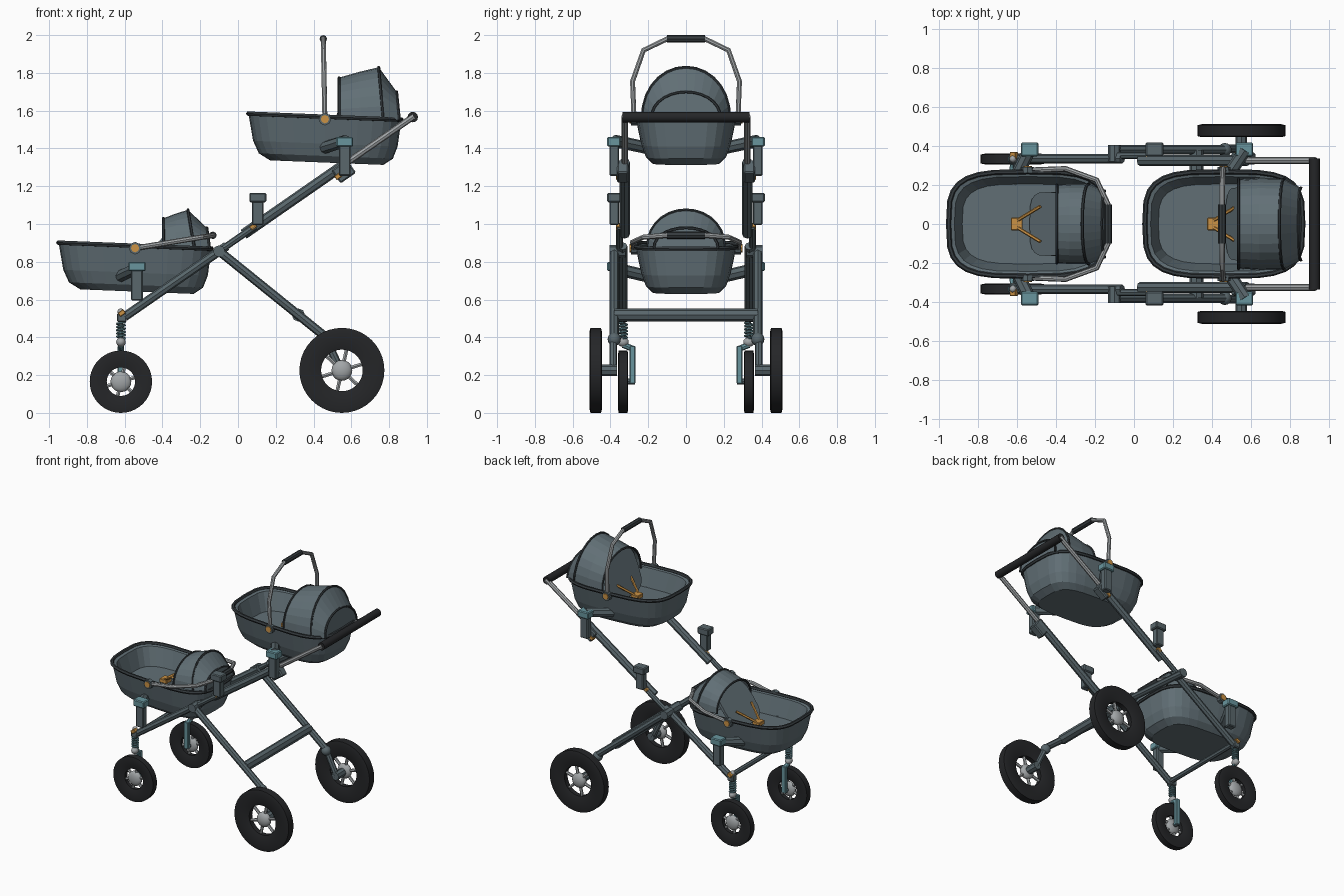
import bpy, bmesh, math
from mathutils import Vector

if "Cube" in bpy.data.objects:
    bpy.data.objects.remove(bpy.data.objects["Cube"])


def material(name, r, g, b):
    m = bpy.data.materials.new(name)
    m.use_nodes = True
    m.diffuse_color = (r, g, b, 1)
    m.node_tree.nodes["Principled BSDF"].inputs["Base Color"].default_value = (r, g, b, 1)
    return m


SLATE = material("slate fabric", .12, .16, .18)
FRAME = material("frame grey", .10, .135, .15)
DARK = material("dark trim", .035, .043, .048)
RUBBER = material("black rubber", .018, .019, .021)
SILVER = material("light metal", .36, .38, .39)
TEAL = material("teal", .14, .30, .34)
ORANGE = material("orange", .60, .29, .06)
BEIGE = material("beige lining", .58, .55, .45)


def add(name, mesh, mats, smooth=True):
    o = bpy.data.objects.new(name, mesh)
    bpy.context.collection.objects.link(o)
    mesh.materials.clear()
    for m in mats:
        mesh.materials.append(m)
    if smooth:
        bpy.ops.object.select_all(action='DESELECT')
        o.select_set(True)
        bpy.context.view_layer.objects.active = o
        bpy.ops.object.shade_smooth_by_angle(angle=math.radians(40))
    return o


def from_bmesh(name, bm, mats, smooth=True):
    bmesh.ops.recalc_face_normals(bm, faces=bm.faces)
    mesh = bpy.data.meshes.new(name)
    bm.to_mesh(mesh)
    bm.free()
    return add(name, mesh, mats, smooth)


def tube(name, pts, r, mat, cyclic=False, sides=2):
    cu = bpy.data.curves.new(name, 'CURVE')
    cu.dimensions = '3D'
    cu.bevel_depth, cu.bevel_resolution, cu.use_fill_caps = r, sides, True
    sp = cu.splines.new('POLY')
    sp.points.add(len(pts) - 1)
    for p, q in zip(sp.points, pts):
        p.co = (*q, 1)
    sp.use_cyclic_u = cyclic
    tmp = bpy.data.objects.new(name + "_path", cu)
    mesh = bpy.data.meshes.new_from_object(tmp)
    bpy.data.objects.remove(tmp)
    return add(name, mesh, [mat])


def box(name, loc, size, mat, tilt=0):
    bm = bmesh.new()
    bmesh.ops.create_cube(bm, size=1)
    bmesh.ops.scale(bm, vec=size, verts=bm.verts)
    bmesh.ops.bevel(bm, geom=bm.edges[:], offset=min(size) * .12, segments=1, affect='EDGES')
    o = from_bmesh(name, bm, [mat], False)
    o.location, o.rotation_euler.y = loc, tilt
    return o


def ball(name, loc, r, mat, flat=1):
    bm = bmesh.new()
    bmesh.ops.create_uvsphere(bm, u_segments=16, v_segments=10, radius=r)
    o = from_bmesh(name, bm, [mat])
    o.location, o.scale.y = loc, flat
    return o


def bridge(bm, rows, closed):
    vs = [[bm.verts.new(p) for p in row] for row in rows]
    n = len(rows[0])
    faces = []
    for i in range(len(rows) - 1):
        for j in range(n if closed else n - 1):
            k = (j + 1) % n
            f = bm.faces.new((vs[i][j], vs[i][k], vs[i + 1][k], vs[i + 1][j]))
            faces.append((i, j, f))
    return vs, faces


# Seat pieces are laid out for the upper seat, then shifted for the lower one
def seat(tag, off, arches, hub, swing, window):
    off = Vector(off)

    def oval(x0, x1, w, z):
        cx, a, ring = (x0 + x1) / 2, (x1 - x0) / 2, []
        for i in range(28):
            t = 2 * math.pi * i / 28
            c, s = math.cos(t), math.sin(t)
            x = math.copysign(abs(c) ** .56, c) * a
            y = math.copysign(abs(s) ** .56, s) * w
            ring.append(Vector((cx + x, y, z - .04 * x)) + off)
        return ring

    # Basket shell with lining
    rim = oval(.055, .865, .268, 1.568)
    rows = [oval(.17, .77, .18, 1.325), oval(.11, .82, .215, 1.36), oval(.08, .845, .238, 1.425),
            rim, oval(.085, .84, .243, 1.56), oval(.125, .81, .205, 1.43)]
    bm = bmesh.new()
    vs, _ = bridge(bm, rows, True)
    bm.faces.new(vs[0])
    bm.faces.new(vs[-1]).material_index = 1
    from_bmesh(tag + "_basket", bm, [SLATE, BEIGE], False)
    tube(tag + "_basket_rim", rim, .013, DARK, True, 1)

    # Hood made of arches: base x, base z, top x, top z, half width
    steps = 14
    rows = []
    for bx, bz, tx, tz, w in arches:
        row = []
        for i in range(steps + 1):
            t = math.pi * i / steps
            s = math.sin(t) ** .9
            row.append(Vector((bx + (tx - bx) * s, w * math.cos(t), bz + (tz - bz) * s)))
        rows.append(row)
    bm = bmesh.new()
    vs, faces = bridge(bm, rows, False)
    bm.faces.new(vs[-1])
    for i, j, f in faces:
        if window and i == len(rows) - 2 and j in (3, 4, 5, 8, 9, 10):
            f.material_index = 1
    from_bmesh(tag + "_hood", bm, [SLATE, BEIGE], False)
    for i, row in enumerate(rows):
        if i != 1:
            tube(tag + "_hood_rib", row, .008, DARK, False, 1)

    # Reclined back panel under the hood opening
    bx, bz, tx, tz, w = arches[0]
    low = Vector((.47, 0, 1.44)) + off
    top = Vector((tx + .05, 0, tz - .03))
    bm = bmesh.new()
    ring = []
    for i in range(20):
        t = 2 * math.pi * i / 20
        c, s = math.cos(t), math.sin(t)
        p = low.lerp(top, .5 - .5 * math.copysign(abs(c) ** .6, c))
        ring.append(p + Vector((0, math.copysign(abs(s) ** .5, s) * w * .82, 0)))
    bridge_vs, _ = bridge(bm, [ring, [p + Vector((.025, 0, 0)) for p in ring]], True)
    for r in bridge_vs:
        bm.faces.new(r)
    from_bmesh(tag + "_back_panel", bm, [SLATE], False)

    # Harness
    box(tag + "_harness_buckle", Vector((.405, 0, 1.465)) + off, (.06, .065, .03), ORANGE)
    for s in (-1, 1):
        tube(tag + "_harness_strap", [Vector((.41, .02 * s, 1.475)) + off,
             Vector((.525, .09 * s, 1.55)) + off], .009, ORANGE, False, 1)

    # Carry handle with grip and hubs
    hub, swing = Vector(hub), Vector(swing)
    half = [(.275, 0), (.283, .2), (.225, .365), (.1, .425)]
    arc = half + [(-y, h) for y, h in reversed(half)]
    pts = [hub + swing * h + Vector((0, y, 0)) for y, h in arc]
    tube(tag + "_carry_handle", pts, .014, SILVER)
    tube(tag + "_carry_grip", pts[3:5], .02, DARK)
    for s in (-1, 1):
        for name, y, r, m in (("hub", .292, .033, FRAME), ("hub_cap", .298, .022, ORANGE)):
            tube(tag + "_handle_" + name, [hub + Vector((0, s * .26, 0)), hub + Vector((0, s * y, 0))], r, m)


seat("upper", (0, 0, 0),
     [(.535, 1.55, .535, 1.775, .228), (.65, 1.55, .64, 1.805, .235),
      (.77, 1.55, .745, 1.83, .232), (.855, 1.55, .84, 1.70, .185)],
     (.46, 0, 1.555), (-.02, 0, 1), False)
seat("lower", (-1.005, 0, -.683),
     [(-.395, .87, -.395, 1.03, .2), (-.33, .87, -.33, 1.055, .205),
      (-.23, .87, -.265, 1.075, .205), (-.15, .87, -.165, .98, .17)],
     (-.545, 0, .872), (.97, 0, .16), True)


# Wheel with dished tyre, spokes and hub
def wheel(name, x, y, r, hole, half):
    prof = [(hole, half * .55), (hole + .02, half * .75), (r - .02, half), (r, half * .85)]
    prof += [(a, -b) for a, b in reversed(prof)]
    rows = [[Vector((x + a * math.cos(t), y + b, r + a * math.sin(t))) for a, b in prof]
            for t in (2 * math.pi * i / 40 for i in range(41))]
    bm = bmesh.new()
    bridge(bm, rows, True)
    bmesh.ops.remove_doubles(bm, verts=bm.verts, dist=1e-5)
    from_bmesh(name + "_tyre", bm, [RUBBER])
    for i in range(6):
        t = math.pi * i / 3 + .3
        tube(name + "_spoke", [(x, y, r), (x + (hole + .005) * math.cos(t), y, r + (hole + .005) * math.sin(t))],
             .011, SILVER, False, 1)
    ball(name + "_hub", (x, y, r), .055, SILVER, half / .055)


def rail(x, y):
    return Vector((x, y, .925 + .693 * x))


RAKE = -math.atan(.693)
for s in (-1, 1):
    side = "left_" if s > 0 else "right_"
    wheel(side + "front_wheel", -.62, s * .333, .165, .075, .027)
    wheel(side + "rear_wheel", .55, s * .478, .225, .11, .033)

    # Main rail, fold hinge and push bar stem
    tube(side + "lower_rail", [rail(-.6, s * .335), rail(-.06, s * .335)], .024, FRAME)
    tube(side + "fold_link", [rail(-.1, s * .352), rail(.09, s * .352)], .018, FRAME)
    tube(side + "upper_rail", [rail(.03, s * .325), rail(.58, s * .325)], .028, FRAME)
    tube(side + "push_stem", [rail(.55, s * .325), rail(.93, s * .325)], .017, SILVER)
    tube(side + "fold_hinge", [rail(-.1, s * .32), rail(-.1, s * .405)], .032, FRAME)
    box(side + "rail_clamp", rail(.56, s * .335) + Vector((0, 0, -.035)), (.1, .06, .085), FRAME, RAKE)
    for x, dz in ((-.615, .03), (.08, .005), (.53, -.04)):
        box(side + "latch", rail(x, s * .352) + Vector((0, 0, dz)), (.035, .035, .025), ORANGE, RAKE)

    # Rear leg, stirrup and axle
    tube(side + "rear_leg", [(-.11, s * .38, .865), (.46, s * .38, .405)], .024, FRAME)
    ball(side + "leg_joint", (.465, s * .38, .39), .035, FRAME)
    tube(side + "axle_arm", [(.465, s * .385, .39), (.55, s * .385, .215)], .021, FRAME)
    tube(side + "rear_axle", [(.55, s * .365, .225), (.55, s * .48, .225)], .03, FRAME)

    # Front post, coil spring and one-sided fork
    box(side + "post_head", (-.615, s * .333, .505), (.05, .05, .05), FRAME)
    ball(side + "post_cap", (-.62, s * .333, .535), .018, SILVER)
    tube(side + "front_post", [(-.62, s * .333, .36), (-.62, s * .333, .5)], .012, FRAME)
    coil = [(-.62 + .021 * math.cos(i * .7), s * .333 + .021 * math.sin(i * .7), .395 + i * .0019)
            for i in range(46)]
    tube(side + "coil_spring", coil, .006, TEAL, False, 1)
    ball(side + "spring_seat", (-.62, s * .333, .375), .025, SILVER, 1.2)
    tube(side + "fork_bridge", [(-.62, s * .333, .36), (-.62, s * .283, .34)], .016, TEAL)
    box(side + "fork_blade", (-.62, s * .283, .255), (.035, .03, .2), TEAL)
    tube(side + "front_axle", [(-.62, s * .27, .167), (-.62, s * .335, .167)], .016, FRAME)

    # Seat sockets
    for name, x, z0, z1, cap in (("lower", -.535, .585, .8, TEAL), ("middle", .105, .985, 1.165, FRAME),
                                 ("upper", .565, 1.245, 1.46, TEAL)):
        box(side + name + "_socket", (x, s * .38, (z0 + z1) / 2), (.062, .05, z1 - z0 - .02), FRAME)
        box(side + name + "_socket_cap", (x, s * .382, z1 - .025), (.09, .07, .05), cap)
    for name, a, b in (("lower", (-.535, .38, .765), (-.62, .21, .725)),
                       ("upper", (.57, .38, 1.44), (.46, .215, 1.405))):
        tube(side + name + "_seat_arm", [(a[0], s * a[1], a[2]), (b[0], s * b[1], b[2])], .033, FRAME)

# Cross bars and push handle
tube("rear_cross_bar", [(.32, -.38, .518), (.32, .38, .518)], .035, FRAME)
tube("front_cross_bar", [(-.6, -.335, .51), (-.6, .335, .51)], .018, FRAME)
tube("push_handle", [rail(.925, -.335), rail(.925, .335)], .028, RUBBER, False, 4)
